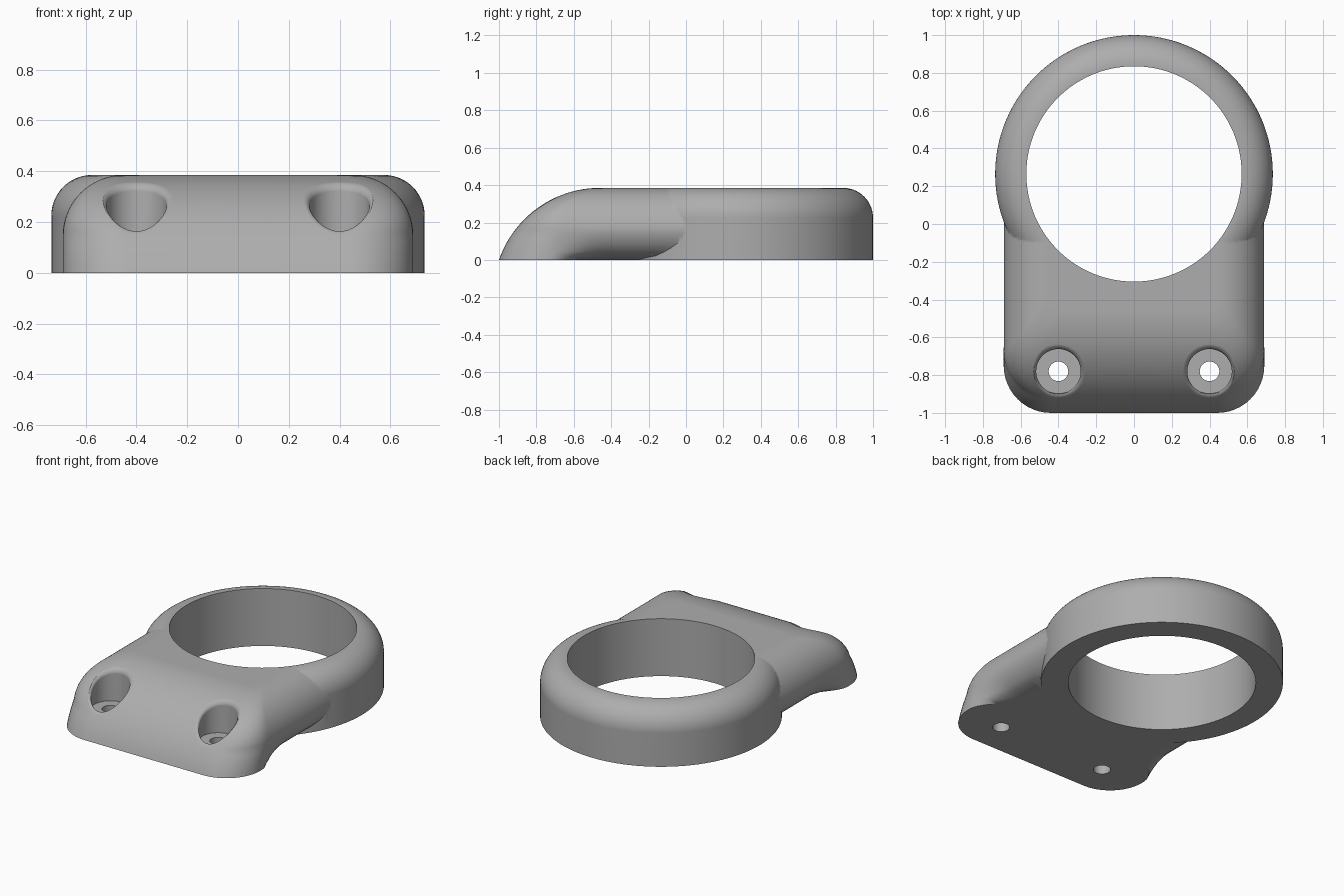
import bpy, bmesh
from math import sin, cos, pi, sqrt, asin

if "Cube" in bpy.data.objects:
    bpy.data.objects.remove(bpy.data.objects["Cube"])

HEIGHT, RING_Y, RING_R, BORE_R = 0.385, 0.265, 0.735, 0.57
ARC_R, ARC_Y, ARC_Z = 0.571, -0.46, HEIGHT - 0.571   # sloped nose arc
HALF_W, SIDE_FILLET = 0.69, 0.24

grey = bpy.data.materials.new("plain grey")
grey.use_nodes = True
grey.diffuse_color = (0.42, 0.42, 0.42, 1)
grey.node_tree.nodes["Principled BSDF"].inputs["Base Color"].default_value = grey.diffuse_color


def loft(name, loops):
    """Skin a stack of closed loops and cap both ends."""
    bm = bmesh.new()
    rows = [[bm.verts.new(p) for p in loop] for loop in loops]
    n = len(rows[0])
    for low, high in zip(rows, rows[1:]):
        for i in range(n):
            j = (i + 1) % n
            bm.faces.new((low[i], low[j], high[j], high[i]))
    bm.faces.new(rows[0][::-1])
    bm.faces.new(rows[-1])
    bmesh.ops.recalc_face_normals(bm, faces=bm.faces)
    mesh = bpy.data.meshes.new(name)
    bm.to_mesh(mesh)
    bm.free()
    mesh.materials.append(grey)
    obj = bpy.data.objects.new(name, mesh)
    bpy.context.collection.objects.link(obj)
    return obj


def lathe(name, x, y, profile, segments, lift=lambda px, py: 0):
    """Revolve (radius, z, follow) points; follow adds the surface height."""
    loops = []
    for r, z, follow in profile:
        loop = []
        for i in range(segments):
            a = 2 * pi * i / segments
            px, py = x + r * cos(a), y + r * sin(a)
            loop.append((px, py, z + (lift(px, py) if follow else 0)))
        loops.append(loop)
    return loft(name, loops)


def combine(target, tool, operation):
    mod = target.modifiers.new(operation.lower(), 'BOOLEAN')
    mod.operation, mod.solver, mod.object = operation, 'EXACT', tool
    bpy.context.view_layer.objects.active = target
    bpy.ops.object.modifier_apply(modifier=mod.name)
    bpy.data.objects.remove(tool)


def nose_height(x, y):
    d = min(0, y - ARC_Y)
    return ARC_Z + sqrt(ARC_R ** 2 - d * d)


def scoop(y, z):
    """How far the lower side is tucked in between nose and ring."""
    t = min(1, max(0, (y + 0.73) / 0.31))
    k = max(0, 1 - z / 0.18)
    return 0.175 * t * t * (3 - 2 * t) * (1 - sqrt(1 - k * k))


def plate_slice(z, front):
    """Horizontal outline of the mounting plate at one height."""
    d = max(0, z - (HEIGHT - SIDE_FILLET))
    width = HALF_W - SIDE_FILLET + sqrt(max(0, SIDE_FILLET ** 2 - d * d))
    radius = 0.25 - 0.17 * d / SIDE_FILLET
    half = []
    for i in range(32):
        y = 0.05 + (front + radius - 0.05) * i / 32
        half.append((width - scoop(y, z), y, z))
    for i in range(13):
        a = pi / 2 * i / 12
        half.append((width - radius + radius * cos(a), front + radius - radius * sin(a), z))
    return half + [(-x, y, z) for x, y, z in reversed(half)]


# Mounting plate with curved nose, rounded shoulders and tucked sides
start, steps = asin(-ARC_Z / ARC_R), 30
slices = []
for i in range(steps + 1):
    a = start + (pi / 2 - start) * i / steps
    z = max(0, ARC_Z + ARC_R * sin(a))
    slices.append(plate_slice(z, ARC_Y - ARC_R * cos(a)))
body = loft("clamp_body", slices)

# Ring with rounded upper rim
fillet = 0.16
rim = [(RING_R, 0, False)]
for i in range(15):
    a = pi / 2 * i / 14
    rim.append((RING_R - fillet + fillet * cos(a), HEIGHT - fillet + fillet * sin(a), False))
combine(body, lathe("ring", 0, RING_Y, rim, 128), 'UNION')

# Large bore
combine(body, lathe("bore", 0, RING_Y, [(BORE_R, -0.1, False), (BORE_R, 0.6, False)], 128),
        'DIFFERENCE')

# Counterbored screw holes with softened mouths
soft = 0.026
mouth = [(0.118, 0.135, False)]
for i in range(7):
    a = pi / 2 * i / 6
    mouth.append((0.118 + soft * (1 - cos(a)), soft * (sin(a) - 1), True))
mouth += [(0.15, 0.02, True), (0.15, 0.6, False)]
for x in (-0.4, 0.4):
    combine(body, lathe("counterbore", x, -0.78, mouth, 48, nose_height), 'DIFFERENCE')
    combine(body, lathe("screw_hole", x, -0.78, [(0.052, -0.1, False), (0.052, 0.3, False)], 32),
            'DIFFERENCE')

# Smooth shading with crisp edges
bpy.ops.object.select_all(action='DESELECT')
body.select_set(True)
bpy.context.view_layer.objects.active = body
bpy.ops.object.shade_smooth_by_angle(angle=0.6)
weighted = body.modifiers.new("weighted_normals", 'WEIGHTED_NORMAL')
weighted.keep_sharp = True
